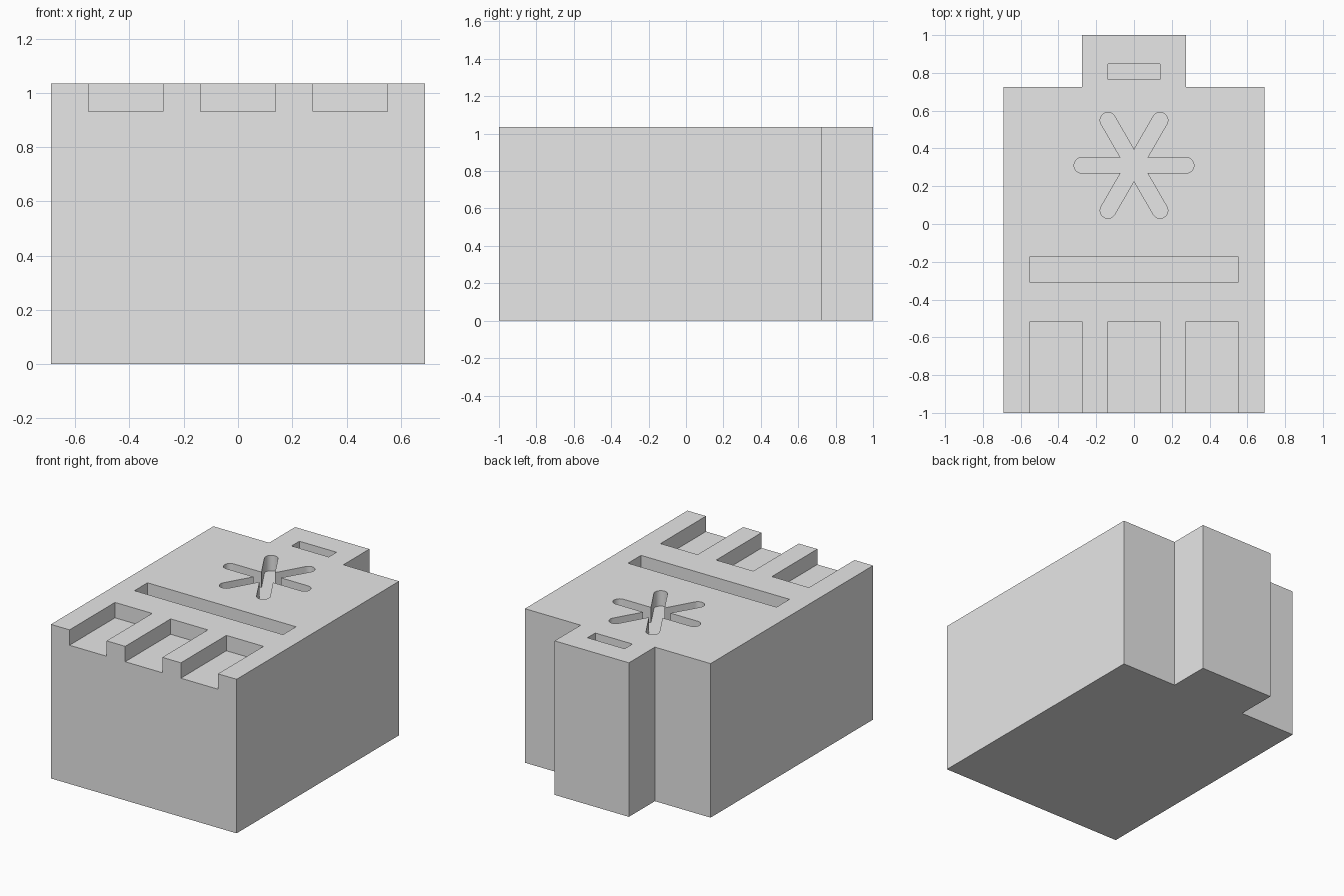
import bpy
import bmesh
from math import cos, sin, pi, radians

default = bpy.data.objects.get("Cube")
if default:
    bpy.data.objects.remove(default, do_unlink=True)

U = 2 / 14.5            # base module of the block
HEIGHT = 7.5 * U
DEPTH = 0.75 * U        # depth of every recess

grey = bpy.data.materials.new("plain grey")
grey.use_nodes = True
grey.diffuse_color = (0.8, 0.8, 0.8, 1)
grey.node_tree.nodes["Principled BSDF"].inputs["Base Color"].default_value = (0.8, 0.8, 0.8, 1)


def prism(name, outline, z0, z1):
    """Extrude a counter-clockwise outline, given in modules from the front edge."""
    bm = bmesh.new()
    base = bm.faces.new([bm.verts.new((x * U, y * U - 1, z0)) for x, y in outline])
    top = bmesh.ops.extrude_face_region(bm, geom=[base])["geom"]
    bmesh.ops.translate(bm, vec=(0, 0, z1 - z0),
                        verts=[g for g in top if isinstance(g, bmesh.types.BMVert)])
    bmesh.ops.recalc_face_normals(bm, faces=bm.faces)
    mesh = bpy.data.meshes.new(name)
    bm.to_mesh(mesh)
    bm.free()
    mesh.materials.append(grey)
    obj = bpy.data.objects.new(name, mesh)
    bpy.context.collection.objects.link(obj)
    return obj


def rect(x0, x1, y0, y1):
    return [(x0, y0), (x1, y0), (x1, y1), (x0, y1)]


def star(cy, reach, half, arms=6, steps=16):
    """Round-ended arms around a centre, joined at sharp inner corners."""
    points = []
    for i in range(arms):
        a = 2 * pi * i / arms
        for s in range(steps + 1):
            t = a - pi / 2 + pi * s / steps
            points.append((reach * cos(a) + half * cos(t), cy + reach * sin(a) + half * sin(t)))
        inner = a + pi / arms
        r = half / sin(pi / arms)
        points.append((r * cos(inner), cy + r * sin(inner)))
    return points


# Block with a narrower tab at the back
half_outline = [(5, 0), (5, 12.5), (2, 12.5), (2, 14.5)]
body = prism("block_body", half_outline + [(-x, y) for x, y in reversed(half_outline)], 0, HEIGHT)

# Recesses: three open front notches, long slot, star and small tab slot
recesses = {"front_notch_" + side: rect(x - 1, x + 1, -1, 3.5)
            for side, x in (("right", -3), ("middle", 0), ("left", 3))}
recesses["long_slot"] = rect(-4, 4, 5, 6)
recesses["star_recess"] = star(9.5, 2, 0.3)
recesses["tab_slot"] = rect(-1, 1, 12.8, 13.4)

bpy.context.view_layer.objects.active = body
for name, outline in recesses.items():
    cutter = prism(name, outline, HEIGHT - DEPTH, HEIGHT + U)
    cutter.hide_render = True
    mod = body.modifiers.new(name, 'BOOLEAN')
    mod.operation = 'DIFFERENCE'
    mod.solver = 'EXACT'
    mod.object = cutter
    bpy.ops.object.modifier_apply(modifier=mod.name)
    bpy.data.objects.remove(cutter, do_unlink=True)

# Smooth only the rounded arm ends
bpy.ops.object.select_all(action='DESELECT')
body.select_set(True)
bpy.ops.object.shade_smooth_by_angle(angle=radians(30))
